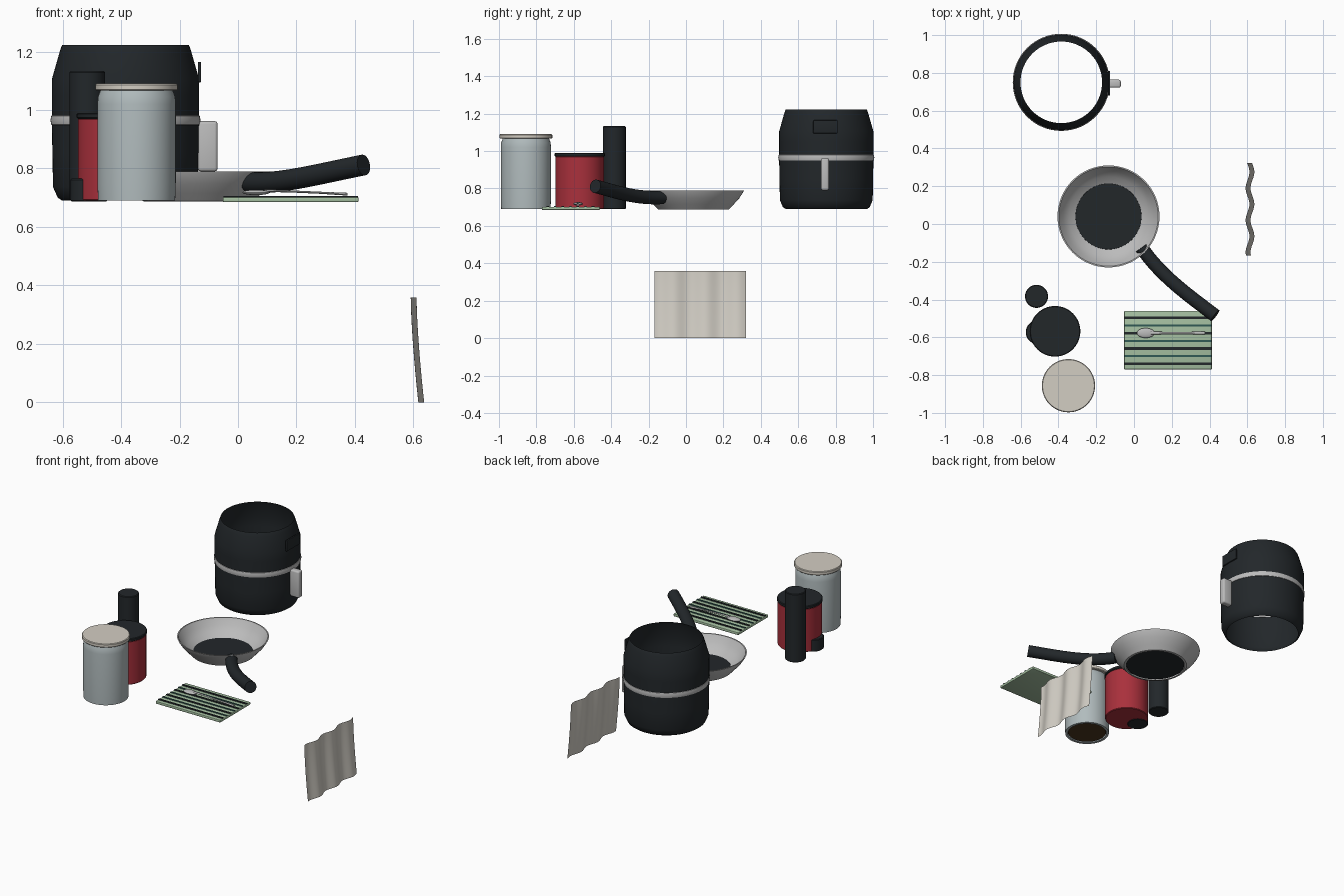
import bpy, bmesh, math
from mathutils import Vector

if "Cube" in bpy.data.objects:
    bpy.data.objects.remove(bpy.data.objects["Cube"])


def mat(name, rgb, a=1.0):
    m = bpy.data.materials.new(name)
    m.diffuse_color = (*rgb, a)
    m.use_nodes = True
    m.node_tree.nodes["Principled BSDF"].inputs["Base Color"].default_value = m.diffuse_color
    return m


BLACK = mat("black", (0.016, 0.02, 0.023))
STEEL = mat("steel", (0.5, 0.5, 0.5))
GLASS = mat("smoky_glass", (0.44, 0.5, 0.51))
CREAM = mat("cream", (0.65, 0.61, 0.54))
RED = mat("red", (0.4, 0.03, 0.045))
BROWN = mat("brown", (0.07, 0.035, 0.012))
GREEN = mat("pale_green", (0.38, 0.53, 0.36))
TEAL = mat("dark_green", (0.03, 0.1, 0.09))
CLOTH = mat("linen", (0.66, 0.63, 0.57))


def finish(name, bm, m, angle=35):
    bmesh.ops.recalc_face_normals(bm, faces=bm.faces)
    me = bpy.data.meshes.new(name)
    bm.to_mesh(me)
    bm.free()
    ob = bpy.data.objects.new(name, me)
    bpy.context.collection.objects.link(ob)
    me.materials.append(m)
    bpy.ops.object.select_all(action='DESELECT')
    ob.select_set(True)
    bpy.context.view_layer.objects.active = ob
    bpy.ops.object.shade_smooth_by_angle(angle=math.radians(angle))
    return ob


def lathe(name, x, y, prof, m, n=64, caps=False, closed=False):
    """Revolve (radius, z) points about a vertical axis."""
    bm = bmesh.new()
    rings = [[bm.verts.new((x + r * math.cos(2 * math.pi * i / n),
                            y + r * math.sin(2 * math.pi * i / n), z)) for i in range(n)]
             for r, z in prof]
    pairs = list(zip(rings, rings[1:])) + ([(rings[-1], rings[0])] if closed else [])
    for a, b in pairs:
        for i in range(n):
            j = (i + 1) % n
            bm.faces.new((a[i], a[j], b[j], b[i]))
    if caps:
        bm.faces.new(rings[0])
        bm.faces.new(rings[-1])
    return finish(name, bm, m)


def cylinder(name, x, y, r, z0, z1, m, b=0.004):
    return lathe(name, x, y, [(r - b, z0), (r, z0 + b), (r, z1 - b), (r - b, z1)], m, caps=True)


def box(name, lo, hi, m, bevel=0.0):
    bm = bmesh.new()
    bmesh.ops.create_cube(bm, size=1)
    for v in bm.verts:
        v.co = Vector([(lo[k] + hi[k]) / 2 + v.co[k] * (hi[k] - lo[k]) for k in range(3)])
    if bevel:
        bmesh.ops.bevel(bm, geom=bm.edges[:], offset=bevel, segments=3, profile=0.5, affect='EDGES')
    return finish(name, bm, m)


def tube(name, pts, radii, m, n=24, flat=1.0):
    """Sweep a circle (flattened in z by flat) along points."""
    bm = bmesh.new()
    pts = [Vector(p) for p in pts]
    rings = []
    for k, p in enumerate(pts):
        t = (pts[min(k + 1, len(pts) - 1)] - pts[max(k - 1, 0)]).normalized()
        s = t.cross(Vector((0, 0, 1))).normalized()
        u = s.cross(t)
        rings.append([bm.verts.new(p + radii[k] * (s * math.cos(2 * math.pi * i / n)
                      + u * flat * math.sin(2 * math.pi * i / n))) for i in range(n)])
    for a, b in zip(rings, rings[1:]):
        for i in range(n):
            j = (i + 1) % n
            bm.faces.new((a[i], a[j], b[j], b[i]))
    bm.faces.new(rings[0])
    bm.faces.new(rings[-1])
    return finish(name, bm, m, 45)


# Cooker: open shell, steel band, handle, display
FX, FY = -0.385, 0.75
lathe("cooker_body", FX, FY, [(0.217, 0.69), (0.232, 0.7), (0.248, 0.737), (0.25, 0.85), (0.252, 0.95),
                              (0.252, 1.05), (0.252, 1.105), (0.225, 1.2), (0.22, 1.215), (0.216, 1.223)], BLACK)
lathe("cooker_band", FX, FY, [(0.245, 0.946), (0.254, 0.95), (0.257, 0.965), (0.254, 0.98), (0.245, 0.985)],
      STEEL, closed=True)
box("cooker_handle", (-0.137, 0.722, 0.79), (-0.07, 0.764, 0.962), STEEL, 0.01)
box("cooker_display", (-0.137, 0.68, 1.095), (-0.126, 0.81, 1.165), BLACK, 0.003)

# Pan: flared shell, dark cooking disc, curved handle
PX, PY = -0.135, 0.04
lathe("pan_shell", PX, PY, [(0.176, 0.687), (0.19, 0.688), (0.215, 0.715), (0.245, 0.748), (0.265, 0.779),
                            (0.27, 0.79), (0.263, 0.79), (0.24, 0.752), (0.21, 0.72), (0.174, 0.698)], STEEL)
cylinder("pan_base", PX, PY, 0.175, 0.692, 0.699, BLACK, 0.001)
ctrl = [Vector(p) for p in ((0.04, -0.125, 0.752), (0.14, -0.27, 0.745), (0.27, -0.365, 0.78), (0.43, -0.485, 0.812))]
path = []
for i in range(17):
    t = i / 16
    s = 1 - t
    path.append(ctrl[0] * s**3 + ctrl[1] * 3 * s * s * t + ctrl[2] * 3 * s * t * t + ctrl[3] * t**3)
tube("pan_handle", path, [0.036] * 17, BLACK)

# Striped ribbed mat
box("mat", (-0.052, -0.77, 0.685), (0.412, -0.46, 0.702), GREEN, 0.004)
for i in range(7):
    y = -0.497 - i * 0.0405
    w = 0.007 if i % 2 == 0 else 0.005
    box(f"mat_stripe_{i + 1}", (-0.05, y - w, 0.7), (0.41, y + w, 0.706), TEAL if i % 2 else BLACK)

# Spoon: shallow bowl and thin tapering handle
SY = -0.577
bm = bmesh.new()
bmesh.ops.create_uvsphere(bm, u_segments=24, v_segments=12, radius=1)
for v in bm.verts:
    v.co = Vector((0.062 + v.co.x * 0.047, SY + v.co.y * 0.026, 0.718 + v.co.z * 0.009))
finish("spoon_bowl", bm, STEEL)
tube("spoon_handle", [(0.09, SY, 0.724), (0.17, SY, 0.722), (0.28, SY, 0.717), (0.375, SY, 0.712)],
     [0.008, 0.006, 0.006, 0.008], STEEL, 12, 0.6)

# Red grinder with lid, foot and tall tower beside it
cylinder("grinder_body", -0.418, -0.568, 0.13, 0.69, 0.972, RED)
cylinder("grinder_lid", -0.418, -0.568, 0.134, 0.97, 0.99, BLACK)
cylinder("grinder_foot", -0.51, -0.573, 0.063, 0.687, 0.765, BLACK)
cylinder("tower", -0.516, -0.383, 0.061, 0.69, 1.133, BLACK)

# Storage jar: walled glass, contents, lid
JX, JY = -0.347, -0.856
lathe("jar_glass", JX, JY, [(0.116, 0.69), (0.132, 0.69), (0.134, 0.75), (0.134, 1.02), (0.132, 1.045),
                            (0.124, 1.067)], GLASS)
cylinder("jar_contents", JX, JY, 0.117, 0.695, 0.93, BROWN)
cylinder("jar_lid", JX, JY, 0.141, 1.066, 1.09, CREAM)

# Rippled hanging cloth
bm = bmesh.new()
NY, NZ = 60, 10
grid = []
for k in range(NZ + 1):
    t = k / NZ
    row = []
    for i in range(NY + 1):
        y = -0.168 + 0.49 * i / NY
        x = 0.601 + 0.026 * (1 - t) ** 1.5 + 0.01 * math.cos(2 * math.pi * (y - 0.275) / 0.17)
        row.append(bm.verts.new((x, y, 0.358 * t)))
    grid.append(row)
for a, b in zip(grid, grid[1:]):
    for i in range(NY):
        bm.faces.new((a[i], a[i + 1], b[i + 1], b[i]))
finish("hanging_cloth", bm, CLOTH)
